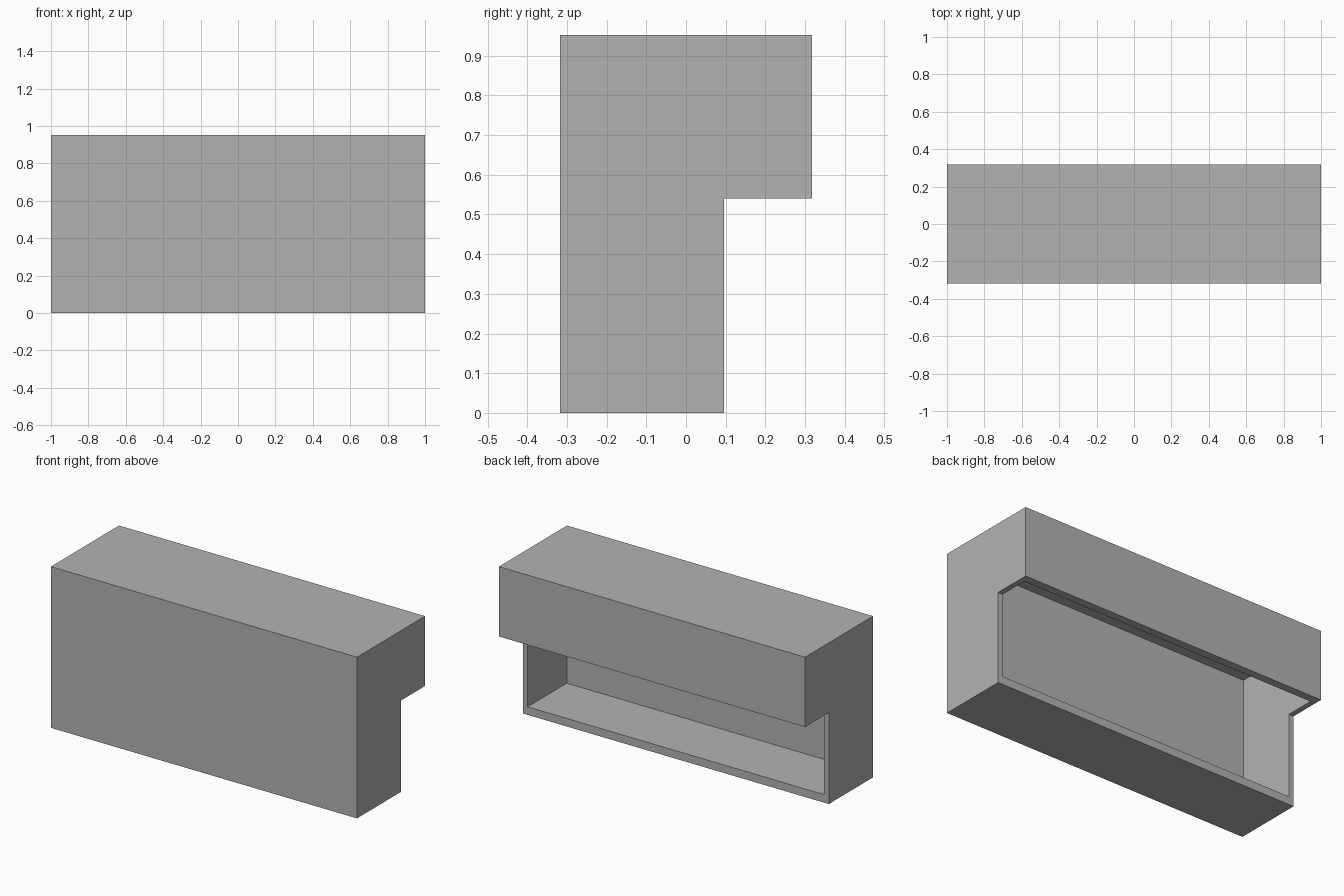
import bpy
import bmesh

default = bpy.data.objects.get("Cube")
if default:
    bpy.data.objects.remove(default, do_unlink=True)

U = 2 / 63                      # base unit: thickness of the end panels
END, BOARD = U, 1.5 * U         # end panel and board thickness
DEPTH, HEIGHT = 20 * U, 30 * U
BACK = DEPTH / 2
STEP_Y, STEP_Z = 13 * U - BACK, 17 * U

grey = bpy.data.materials.new("plain_grey")
grey.use_nodes = True
colour = (0.45, 0.45, 0.45, 1)
grey.diffuse_color = colour
grey.node_tree.nodes["Principled BSDF"].inputs["Base Color"].default_value = colour


def extrude_profile(name, profile, half_width):
    """Extrude a (y, z) outline along x, centred on x = 0."""
    bm = bmesh.new()
    face = bm.faces.new([bm.verts.new((-half_width, y, z)) for y, z in profile])
    new = bmesh.ops.extrude_face_region(bm, geom=[face])["geom"]
    verts = [v for v in new if isinstance(v, bmesh.types.BMVert)]
    bmesh.ops.translate(bm, verts=verts, vec=(2 * half_width, 0, 0))
    bmesh.ops.recalc_face_normals(bm, faces=bm.faces)
    mesh = bpy.data.meshes.new(name)
    bm.to_mesh(mesh)
    bm.free()
    mesh.materials.append(grey)
    obj = bpy.data.objects.new(name, mesh)
    bpy.context.collection.objects.link(obj)
    return obj


# Stepped outer case with an overhanging upper back
case = extrude_profile("case", [
    (-BACK, 0), (STEP_Y, 0), (STEP_Y, STEP_Z),
    (BACK, STEP_Z), (BACK, HEIGHT), (-BACK, HEIGHT)], 1)

# Hollow that opens through the lower back and the underside of the overhang
lo, hi = BOARD - BACK, BACK - BOARD
hollow = extrude_profile("hollow_cutter", [
    (lo, BOARD), (hi, BOARD), (hi, HEIGHT - BOARD), (lo, HEIGHT - BOARD)], 1 - END)
hollow.hide_render = True

cut = case.modifiers.new("hollow", 'BOOLEAN')
cut.operation = 'DIFFERENCE'
cut.solver = 'EXACT'
cut.object = hollow
bpy.context.view_layer.objects.active = case
bpy.ops.object.modifier_apply(modifier=cut.name)
bpy.data.objects.remove(hollow, do_unlink=True)
